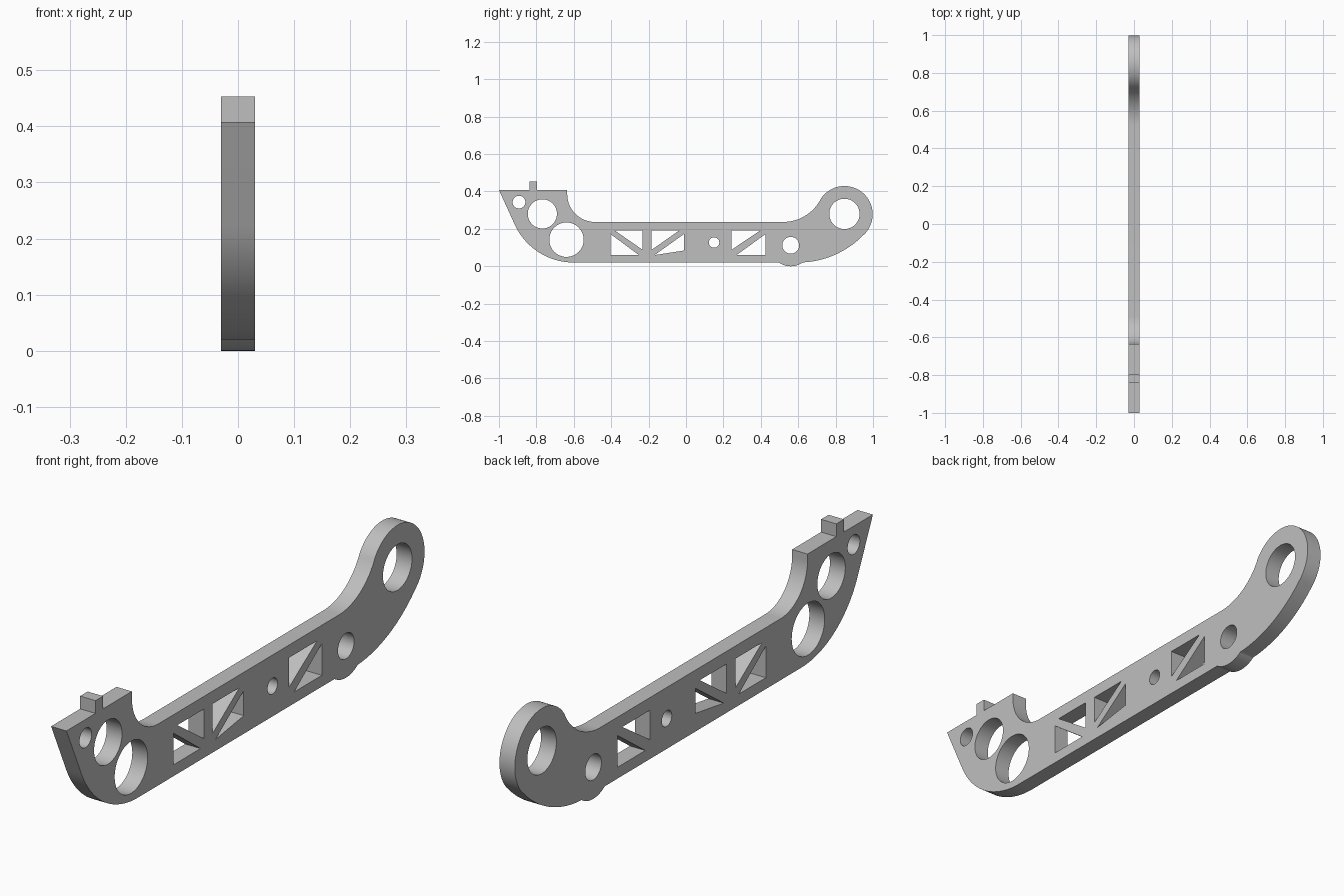
import bpy, bmesh
from math import sin, cos, radians, pi, sqrt, atan2, degrees
from mathutils import Matrix

cube = bpy.data.objects.get("Cube")
if cube:
    bpy.data.objects.remove(cube, do_unlink=True)

HALF = 0.03          # half of the plate thickness
TOP, BOTTOM = 0.237, 0.02


def arc(cy, cz, r, start, end, steps=24):
    """Points on an arc in the side plane, angles in degrees."""
    turn = [radians(start + (end - start) * i / steps) for i in range(steps + 1)]
    return [(cy + r * cos(t), cz + r * sin(t)) for t in turn]


def circle(cy, cz, r):
    return arc(cy, cz, r, 0, 360, 64)[:-1]


# Outline, clockwise from the pointed front corner
eye_y, eye_z, eye_r = 0.847, 0.278, 0.151
fillet_r, sweep_r = 0.225, 0.487
fillet_y, fillet_z = 0.52, TOP + fillet_r
sweep_y, sweep_z = 0.60, BOTTOM + sweep_r
join_top = degrees(atan2(fillet_z - eye_z, fillet_y - eye_y))
join_low = degrees(atan2(eye_z - sweep_z, eye_y - sweep_y))
boss_y, boss_z, boss_r = 0.56, 0.112, 0.112
boss_half = degrees(atan2(sqrt(boss_r**2 - (boss_z - BOTTOM)**2), boss_z - BOTTOM))

outline = [(-1, 0.408), (-0.838, 0.408), (-0.838, 0.453),
           (-0.796, 0.453), (-0.796, 0.408), (-0.635, 0.408)]
outline += arc(-0.487, TOP + 0.148, 0.148, 180, 270)                          # front inner curve
outline += arc(fillet_y, fillet_z, fillet_r, -90, join_top - 180 + 0)         # rise to the eye
outline += arc(eye_y, eye_z, eye_r, join_top, join_low, 48)[1:]               # rear eye
outline += arc(sweep_y, sweep_z, sweep_r, join_low, -87)[1:]                  # rear underside
outline += arc(boss_y, boss_z, boss_r, boss_half - 90, -boss_half - 90)       # small lower boss
outline += arc(-0.6, 0.367, 0.347, -90, -155.7)                               # front underside

# Round holes
holes = [circle(*h) for h in (
    (-0.893, 0.343, 0.034), (-0.768, 0.28, 0.078), (-0.639, 0.142, 0.092),
    (0.15, 0.127, 0.028), (boss_y, boss_z, 0.045), (eye_y, 0.28, 0.081))]

# Triangular truss windows either side of each diagonal strut
HI, LO = 0.192, 0.06
holes += [
    [(-0.382, HI), (-0.232, HI), (-0.232, 0.088)],
    [(-0.403, 0.172), (-0.403, LO), (-0.252, LO)],
    [(-0.184, HI), (-0.035, HI), (-0.184, 0.088)],
    [(-0.011, 0.172), (-0.011, 0.084), (-0.168, LO)],
    [(0.243, HI), (0.398, HI), (0.243, 0.088)],
    [(0.425, 0.172), (0.425, LO), (0.27, LO)],
]

# Filled profile, extruded through the thickness
curve = bpy.data.curves.new("arm_profile", "CURVE")
curve.dimensions = "2D"
curve.fill_mode = "BOTH"
curve.extrude = HALF
for loop in [outline] + holes:
    spline = curve.splines.new("POLY")
    spline.points.add(len(loop) - 1)
    for point, (y, z) in zip(spline.points, loop):
        point.co = (y, z, 0, 1)
    spline.use_cyclic_u = True
profile = bpy.data.objects.new("arm_profile", curve)
bpy.context.collection.objects.link(profile)
bpy.context.view_layer.update()
graph = bpy.context.evaluated_depsgraph_get()
mesh = bpy.data.meshes.new_from_object(profile.evaluated_get(graph))
bpy.data.objects.remove(profile, do_unlink=True)

# Stand the plate up: profile plane becomes y-z, thickness runs along x
mesh.transform(Matrix(((0, 0, 1, 0), (1, 0, 0, 0), (0, 1, 0, 0), (0, 0, 0, 1))))
bm = bmesh.new()
bm.from_mesh(mesh)
bmesh.ops.remove_doubles(bm, verts=bm.verts, dist=0.0002)
bmesh.ops.recalc_face_normals(bm, faces=bm.faces)
bm.to_mesh(mesh)
bm.free()

arm = bpy.data.objects.new("truss_arm", mesh)
bpy.context.collection.objects.link(arm)

# Plain grey material
grey = bpy.data.materials.new("light_grey")
grey.use_nodes = True
colour = (0.52, 0.52, 0.52, 1)
grey.diffuse_color = colour
grey.node_tree.nodes["Principled BSDF"].inputs["Base Color"].default_value = colour
mesh.materials.clear()
mesh.materials.append(grey)

bpy.ops.object.select_all(action="DESELECT")
arm.select_set(True)
bpy.context.view_layer.objects.active = arm
bpy.ops.object.shade_smooth_by_angle(angle=radians(30))
